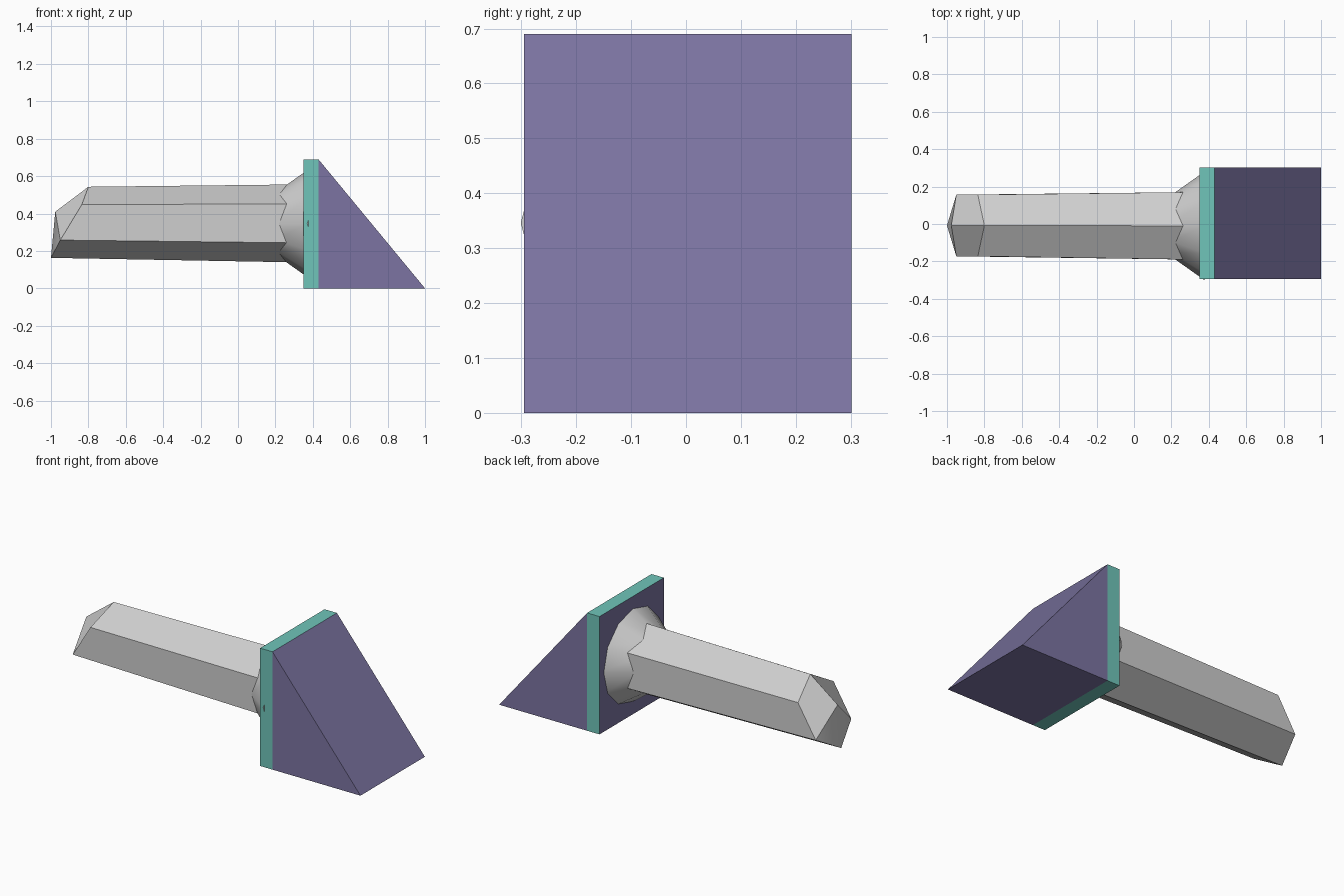
import bpy, bmesh
from math import sin, cos, pi, radians

if "Cube" in bpy.data.objects:
    bpy.data.objects.remove(bpy.data.objects["Cube"], do_unlink=True)


def material(name, rgb):
    m = bpy.data.materials.new(name)
    m.use_nodes = True
    m.diffuse_color = (*rgb, 1)
    m.node_tree.nodes["Principled BSDF"].inputs["Base Color"].default_value = (*rgb, 1)
    return m


PURPLE = material("muted purple", (0.2, 0.175, 0.36))
TEAL = material("teal", (0.16, 0.56, 0.49))
GREY = material("light grey", (0.62, 0.62, 0.62))


def finish(bm, name, mats, smooth=False):
    bmesh.ops.recalc_face_normals(bm, faces=bm.faces)
    me = bpy.data.meshes.new(name)
    bm.to_mesh(me)
    bm.free()
    for m in mats:
        me.materials.append(m)
    ob = bpy.data.objects.new(name, me)
    bpy.context.collection.objects.link(ob)
    if smooth:
        bpy.ops.object.select_all(action="DESELECT")
        ob.select_set(True)
        bpy.context.view_layer.objects.active = ob
        bpy.ops.object.shade_smooth_by_angle(angle=radians(30))
    return ob


def ring(bm, xs, radius, y, z):
    """Ring around the x axis, starting at the top; one x per corner."""
    n = len(xs)
    return [bm.verts.new((x, y + radius * sin(2 * pi * i / n),
                          z + radius * cos(2 * pi * i / n)))
            for i, x in enumerate(xs)]


def bridge(bm, a, b):
    for i in range(len(a)):
        j = (i + 1) % len(a)
        bm.faces.new((a[i], a[j], b[j], b[i]))


# Wedge with a backing plate: side profile extruded along y, teal plate rim
PLATE, SLOPE, TIP, TOP = 0.35, 0.43, 1.0, 0.69
profile = [(PLATE, 0), (SLOPE, 0), (TIP, 0), (SLOPE, TOP), (PLATE, TOP)]
bm = bmesh.new()
near, far = ([bm.verts.new((x, y, z)) for x, z in profile] for y in (-0.295, 0.301))
bridge(bm, near, far)
for side in (near, far):
    bm.faces.new((side[0], side[1], side[3], side[4]))
    bm.faces.new(side[1:4])
bm.normal_update()
for f in bm.faces:
    on_plate = f.calc_center_median().x < SLOPE
    f.material_index = int(on_plate and abs(f.normal.x) < 0.5)
finish(bm, "wedge_block", [PURPLE, TEAL])

# Round flare joining the rod to the plate
AXIS_Y, AXIS_Z = -0.01, 0.346
bm = bmesh.new()
small = ring(bm, [0.2] * 12, 0.165, AXIS_Y, AXIS_Z)
large = ring(bm, [0.378] * 12, 0.291, AXIS_Y, AXIS_Z)
bridge(bm, small, large)
bm.faces.new(small)
bm.faces.new(large)
finish(bm, "flare", [GREY], smooth=True)

# Six-sided rod, slightly tapered, with a slanted pointed end
bm = bmesh.new()
base = ring(bm, [0.36] * 6, 0.209, AXIS_Y, AXIS_Z + 0.001)
end = ring(bm, [-0.8, -0.835, -0.95, -1.0, -0.95, -0.835], 0.19, -0.008, 0.353)
bridge(bm, base, end)
bm.faces.new(base)
peak = bm.verts.new((-0.977, -0.008, 0.41))
top, left_up, left_low, bottom, right_low, right_up = end
for up, low in ((left_up, left_low), (right_up, right_low)):
    bm.faces.new((top, up, low, peak))
    bm.faces.new((peak, low, bottom))
finish(bm, "rod", [GREY], smooth=True)
